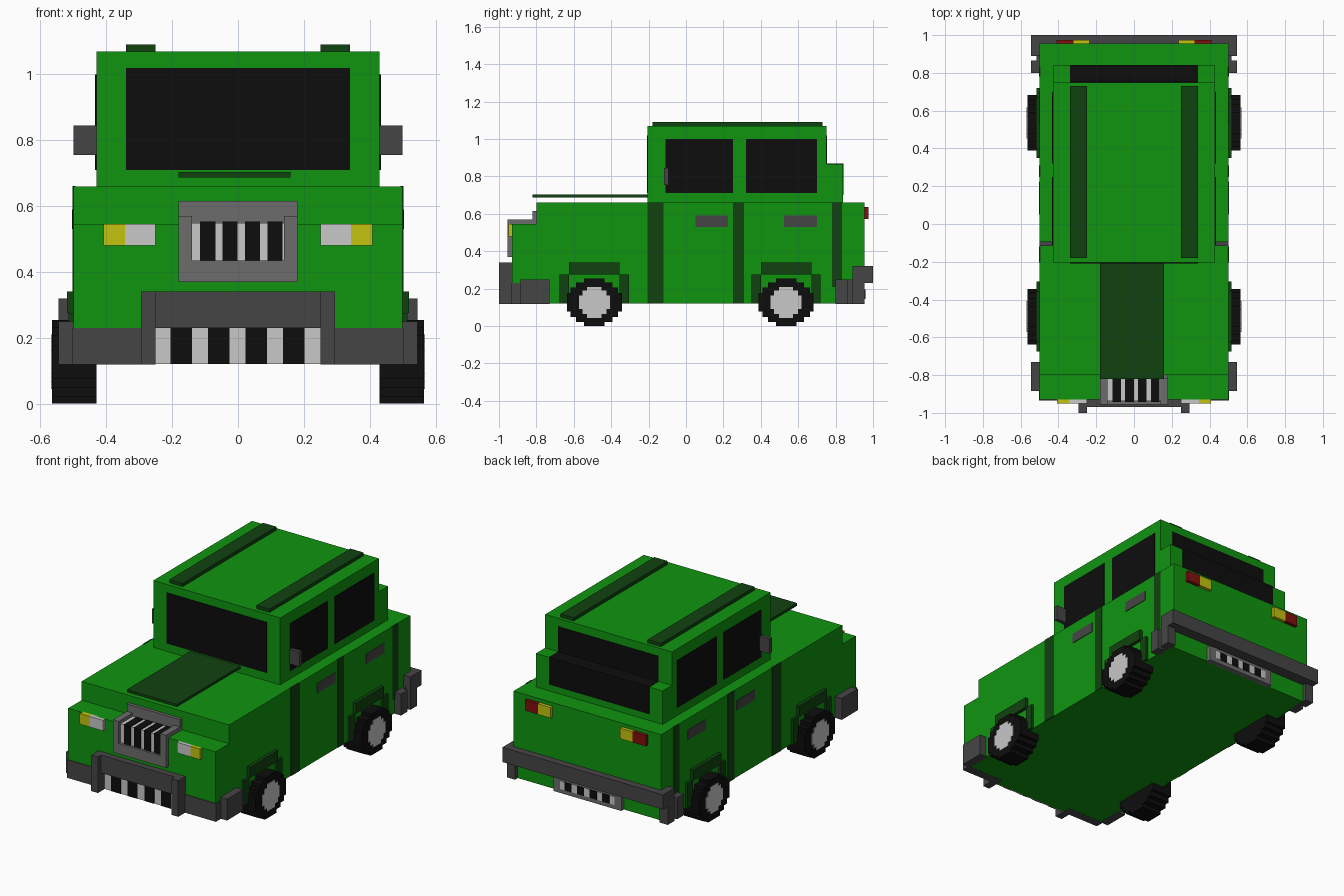
import bpy, bmesh

if "Cube" in bpy.data.objects:
    bpy.data.objects.remove(bpy.data.objects["Cube"])


def material(name, r, g, b):
    m = bpy.data.materials.new(name)
    m.diffuse_color = (r, g, b, 1)
    m.use_nodes = True
    m.node_tree.nodes["Principled BSDF"].inputs["Base Color"].default_value = m.diffuse_color
    return m


GREEN = material("bright green", 0.005, 0.30, 0.005)
DARK = material("dark green", 0.005, 0.055, 0.005)
BLACK = material("black", 0.004, 0.004, 0.004)
TRIM = material("dark grey", 0.06, 0.06, 0.06)
GREY = material("mid grey", 0.15, 0.15, 0.15)
WHITE = material("pale grey", 0.58, 0.58, 0.58)
YELLOW = material("yellow", 0.55, 0.55, 0.005)
RED = material("red", 0.22, 0.005, 0.004)


def finish(name, bm, mat):
    bmesh.ops.recalc_face_normals(bm, faces=bm.faces)
    me = bpy.data.meshes.new(name)
    bm.to_mesh(me)
    bm.free()
    me.materials.append(mat)
    ob = bpy.data.objects.new(name, me)
    bpy.context.collection.objects.link(ob)
    return ob


def add_profile(bm, x0, x1, pts):
    """Extrude a (y, z) outline from x0 to x1."""
    f = bm.faces.new([bm.verts.new((x0, y, z)) for y, z in pts])
    ext = bmesh.ops.extrude_face_region(bm, geom=[f])["geom"]
    vs = [g for g in ext if isinstance(g, bmesh.types.BMVert)]
    bmesh.ops.translate(bm, verts=vs, vec=(x1 - x0, 0, 0))


def profile(name, mat, x0, x1, pts, mirror=False):
    bm = bmesh.new()
    add_profile(bm, x0, x1, pts)
    if mirror:
        add_profile(bm, -x0, -x1, pts)
    return finish(name, bm, mat)


def box(name, mat, x0, x1, y0, y1, z0, z1, mirror=False):
    return profile(name, mat, x0, x1, [(y0, z0), (y1, z0), (y1, z1), (y0, z1)], mirror)


def stepped_disc(yc, zc, steps):
    """Blocky round outline from (half width, half height) steps."""
    q = []
    for i, (w, h) in enumerate(steps):
        q.append((w, h))
        if i + 1 < len(steps):
            q.append((steps[i + 1][0], h))
    r = q[::-1]
    pts = q + [(-y, z) for y, z in r] + [(-y, -z) for y, z in q] + [(y, -z) for y, z in r]
    return [(yc + y, zc + z) for y, z in pts]


# Body and cab
profile("body", GREEN, -0.5, 0.5, [
    (-0.93, 0.12), (0.93, 0.12), (0.93, 0.25), (0.955, 0.25), (0.955, 0.66),
    (-0.8, 0.66), (-0.8, 0.545), (-0.93, 0.545)])
profile("cab", GREEN, -0.43, 0.43, [
    (-0.205, 0.655), (0.84, 0.655), (0.84, 0.865), (0.75, 0.865),
    (0.75, 1.07), (-0.205, 1.07)])
box("roof_rails", DARK, 0.25, 0.34, -0.18, 0.73, 1.065, 1.09, True)
box("bonnet_panel", DARK, -0.18, 0.16, -0.82, -0.2, 0.687, 0.703)

# Windows
box("windscreen", BLACK, -0.34, 0.34, -0.209, -0.2, 0.71, 1.02)
box("rear_window_upper", BLACK, -0.34, 0.34, 0.745, 0.754, 0.865, 1.02)
box("rear_window_ledge", BLACK, -0.34, 0.34, 0.75, 0.843, 0.86, 0.868)
box("rear_window_lower", BLACK, -0.34, 0.34, 0.835, 0.843, 0.70, 0.868)
for tag, y0, y1 in (("front", -0.11, 0.25), ("rear", 0.32, 0.70)):
    box(tag + "_side_windows", BLACK, 0.426, 0.434, y0, y1, 0.71, 1.0, True)

# Door seams, handles and mirrors
for i, (y0, y1, z0) in enumerate(((-0.205, -0.12, 0.12), (0.25, 0.31, 0.12), (0.78, 0.835, 0.21))):
    box(f"door_seams_{i + 1}", DARK, 0.494, 0.503, y0, y1, z0, 0.661, True)
for tag, y0 in (("front", 0.05), ("rear", 0.525)):
    box(tag + "_door_handles", TRIM, 0.496, 0.504, y0, y0 + 0.175, 0.53, 0.59, True)
box("side_mirrors", TRIM, 0.42, 0.5, -0.117, -0.093, 0.755, 0.845, True)

# Wheels and wheel arches
TYRE = [(0.147, 0.05), (0.127, 0.08), (0.097, 0.105), (0.055, 0.127)]
HUB = [(0.083, 0.035), (0.064, 0.062), (0.038, 0.083)]
for tag, yc in (("front", -0.49), ("rear", 0.535)):
    profile(tag + "_tyres", BLACK, 0.43, 0.565, stepped_disc(yc, 0.127, TYRE), True)
    profile(tag + "_hubs", WHITE, 0.56, 0.568, stepped_disc(yc, 0.127, HUB), True)
    box(tag + "_arch_top", DARK, 0.49, 0.52, yc - 0.135, yc + 0.135, 0.275, 0.34, True)
    for side, s in (("fore", -1), ("aft", 1)):
        a, b = sorted((yc + s * 0.135, yc + s * 0.185))
        box(f"{tag}_arch_{side}_leg", DARK, 0.49, 0.515, a, b, 0.12, 0.275, True)

# Front grille: grey frame with stripes wrapping over the nose
box("grille_sides", GREY, 0.14, 0.18, -0.955, -0.8, 0.37, 0.57, True)
box("grille_base", GREY, -0.14, 0.14, -0.955, -0.92, 0.37, 0.435)
box("grille_back", GREY, -0.18, 0.18, -0.82, -0.79, 0.54, 0.615)
box("grille_front_pale", WHITE, -0.14, 0.14, -0.938, -0.925, 0.435, 0.549)
box("grille_top_pale", WHITE, -0.14, 0.14, -0.93, -0.815, 0.54, 0.549)
for i in range(4):
    x = -0.115 + 0.068 * i
    profile(f"grille_stripe_{i + 1}", BLACK, x, x + 0.046, [
        (-0.942, 0.435), (-0.93, 0.435), (-0.93, 0.54), (-0.815, 0.54),
        (-0.815, 0.553), (-0.942, 0.553)])

# Lights
box("headlights", WHITE, 0.25, 0.343, -0.95, -0.92, 0.48, 0.545, True)
box("front_indicators", YELLOW, 0.343, 0.408, -0.95, -0.92, 0.48, 0.545, True)
box("tail_lights", RED, 0.32, 0.41, 0.95, 0.975, 0.572, 0.637, True)
box("rear_indicators", YELLOW, 0.235, 0.32, 0.95, 0.975, 0.572, 0.637, True)

# Front bumper
box("front_bumper_face", TRIM, 0.25, 0.504, -0.934, -0.88, 0.119, 0.23, True)
box("front_bumper_ends", TRIM, 0.49, 0.545, -0.885, -0.73, 0.119, 0.25, True)
box("front_bumper_beam", TRIM, -0.25, 0.25, -0.97, -0.92, 0.23, 0.34)
box("front_bumper_guards", TRIM, 0.25, 0.295, -1.0, -0.92, 0.119, 0.34, True)
box("lower_grille_pale", WHITE, -0.25, 0.25, -0.936, -0.928, 0.12, 0.23)
for i in range(4):
    x = -0.205 + 0.1137 * i
    box(f"lower_grille_stripe_{i + 1}", BLACK, x, x + 0.066, -0.939, -0.93, 0.12, 0.23)

# Rear bumper
box("rear_bumper_bar", TRIM, -0.545, 0.545, 0.89, 1.0, 0.23, 0.32)
box("rear_bumper_ends", TRIM, 0.49, 0.545, 0.8, 0.865, 0.119, 0.25, True)
box("rear_bumper_corners", TRIM, 0.49, 0.545, 0.89, 0.955, 0.119, 0.23, True)
box("rear_bumper_links", TRIM, 0.49, 0.515, 0.865, 0.89, 0.119, 0.25, True)

# Rear plate: grey frame with stripes
box("rear_plate_frame", GREY, -0.23, 0.23, 0.92, 0.955, 0.12, 0.215)
box("rear_plate_pale", WHITE, -0.185, 0.185, 0.95, 0.957, 0.145, 0.195)
for i in range(4):
    x = -0.15 + 0.085 * i
    box(f"rear_plate_stripe_{i + 1}", BLACK, x, x + 0.047, 0.951, 0.959, 0.145, 0.195)
